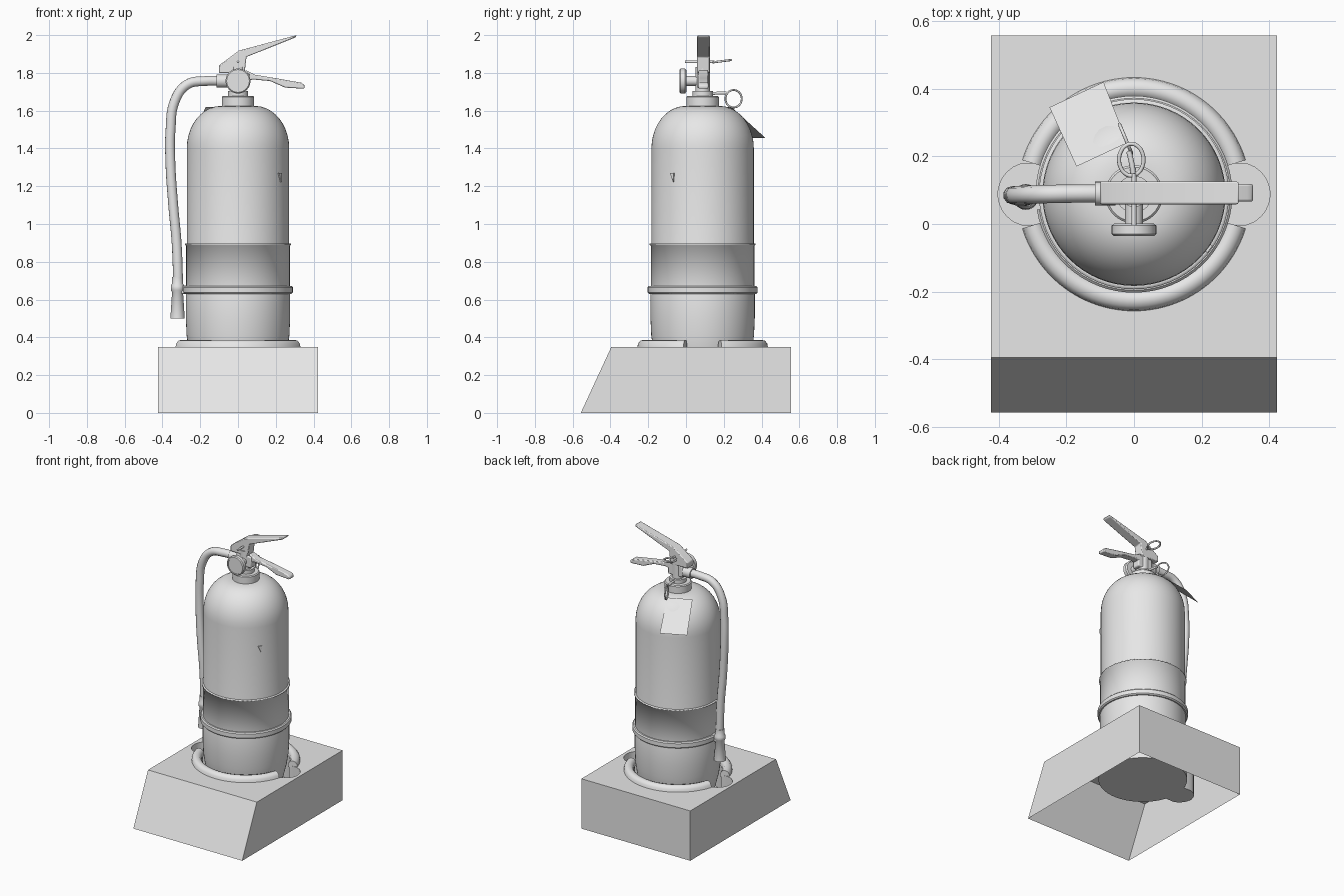
import bpy, bmesh
from math import sin, cos, radians, sqrt, pi
from mathutils import Vector

cube = bpy.data.objects.get("Cube")
if cube:
    bpy.data.objects.remove(cube, do_unlink=True)

CY = 0.088   # depth of the cylinder axis

grey = bpy.data.materials.new("plain_grey")
grey.use_nodes = True
grey.diffuse_color = (0.8, 0.8, 0.8, 1)
grey.node_tree.nodes["Principled BSDF"].inputs["Base Color"].default_value = (0.8, 0.8, 0.8, 1)


def activate(ob):
    bpy.ops.object.select_all(action='DESELECT')
    ob.select_set(True)
    bpy.context.view_layer.objects.active = ob


def finish(name, bm, smooth=40, recalc=True):
    if recalc:
        bmesh.ops.recalc_face_normals(bm, faces=bm.faces)
    me = bpy.data.meshes.new(name)
    bm.to_mesh(me)
    bm.free()
    me.materials.append(grey)
    ob = bpy.data.objects.new(name, me)
    bpy.context.collection.objects.link(ob)
    if smooth:
        activate(ob)
        bpy.ops.object.shade_smooth_by_angle(angle=radians(smooth))
    return ob


def lathe(name, profile, loc=(0, CY, 0), rot=(0, 0, 0), n=64, arc=None, closed=False, smooth=40):
    """Turn (radius, height) points round the z axis, fully or over an arc in degrees."""
    bm = bmesh.new()
    a0, a1 = arc or (0, 360)
    count = n if arc is None else n + 1
    rings = []
    for i in range(count):
        a = radians(a0 + (a1 - a0) * i / n)
        rings.append([bm.verts.new((r * cos(a), r * sin(a), z)) for r, z in profile])
    m = len(profile)
    for i in range(n):
        p, q = rings[i], rings[(i + 1) % count]
        for j in range(m if closed else m - 1):
            k = (j + 1) % m
            bm.faces.new((p[j], q[j], q[k], p[k]))
    if arc:
        bm.faces.new(rings[0])
        bm.faces.new(rings[-1])
    bmesh.ops.remove_doubles(bm, verts=bm.verts, dist=1e-5)
    ob = finish(name, bm, smooth)
    ob.location, ob.rotation_euler = loc, rot
    return ob


def tube(name, points, radius, cyclic=False):
    """Round tube along a smooth path."""
    cu = bpy.data.curves.new(name, 'CURVE')
    cu.dimensions = '3D'
    cu.bevel_depth, cu.bevel_resolution, cu.resolution_u = radius, 3, 6
    cu.use_fill_caps = True
    sp = cu.splines.new('BEZIER')
    sp.bezier_points.add(len(points) - 1)
    sp.use_cyclic_u = cyclic
    for bp, p in zip(sp.bezier_points, points):
        bp.co = p
        bp.handle_left_type = bp.handle_right_type = 'AUTO'
    cu.materials.append(grey)
    ob = bpy.data.objects.new(name, cu)
    bpy.context.collection.objects.link(ob)
    activate(ob)
    bpy.ops.object.convert(target='MESH')
    bpy.ops.object.shade_smooth_by_angle(angle=radians(50))


def plate(name, outline, y0, y1, bevel):
    """Side outline in x and z, extruded in depth with rounded edges."""
    bm = bmesh.new()
    f = bm.faces.new([bm.verts.new((x, y0, z)) for x, z in outline])
    ext = bmesh.ops.extrude_face_region(bm, geom=[f])
    bmesh.ops.translate(bm, vec=(0, y1 - y0, 0),
                        verts=[v for v in ext["geom"] if isinstance(v, bmesh.types.BMVert)])
    ob = finish(name, bm)
    mod = ob.modifiers.new("round", 'BEVEL')
    mod.width, mod.segments = bevel, 2
    return ob


# Stand: hollow block, open below, with a sunken well that has two side lobes
TOP, FLOOR = 0.35, 0.16
bm = bmesh.new()
corners = [(-1, -1), (1, -1), (1, 1), (-1, 1)]
low = [bm.verts.new((0.423 * x, 0.557 * y, 0)) for x, y in corners]
high = [bm.verts.new((0.423 * x, 0.557 if y > 0 else -0.395, TOP)) for x, y in corners]
for i in range(4):
    j = (i + 1) % 4
    bm.faces.new((low[i], low[j], high[j], high[i]))
rim, sunk = [], []
N, LOBE_X, LOBE_R = 128, 0.308, 0.094
for i in range(N):
    a = 2 * pi * (i + 0.5) / N
    inside = LOBE_R ** 2 - (LOBE_X * sin(a)) ** 2
    r = max(0.285, LOBE_X * abs(cos(a)) + sqrt(inside)) if inside > 0 else 0.285
    rim.append(bm.verts.new((r * cos(a), CY + r * sin(a), TOP)))
    sunk.append(bm.verts.new((r * cos(a), CY + r * sin(a), FLOOR)))
edges = [bm.edges.get((high[i], high[(i + 1) % 4])) for i in range(4)]
for i in range(N):
    j = (i + 1) % N
    bm.faces.new((rim[j], rim[i], sunk[i], sunk[j]))
    edges.append(bm.edges.get((rim[i], rim[j])))
bm.faces.new(sunk)
bmesh.ops.triangle_fill(bm, edges=edges, use_beauty=True, normal=(0, 0, 1))
finish("stand", bm, smooth=25)

# Raised collar halves round the well
collar = [(0.281, 0.34), (0.283, 0.365), (0.295, 0.382), (0.312, 0.387),
          (0.33, 0.382), (0.342, 0.367), (0.347, 0.34)]
for side, start in (("back", 17), ("front", 197)):
    lathe("collar_" + side, collar, arc=(start, start + 146), n=40, closed=True, smooth=50)

# Cylinder with domed shoulder and rounded foot
body = [(0, 0.17), (0.2, 0.18), (0.24, 0.25), (0.262, 0.34), (0.272, 0.41), (0.276, 0.5),
        (0.276, 0.65), (0.271, 0.67), (0.271, 1.4)]
for i in range(1, 11):
    a = radians(9 * i)
    body.append((0.09 + 0.181 * cos(a), 1.4 + 0.225 * sin(a)))
lathe("cylinder", body + [(0, 1.625)])

# Lower sleeve with a rolled lip
band = lathe("sleeve", [(0.274, 0.64), (0.274, 0.886), (0.281, 0.889), (0.281, 0.897), (0.271, 0.897)],
             smooth=0)
band.data.shade_smooth()

# Strap that stops beside the hose clip
lathe("strap", [(0.27, 0.63), (0.284, 0.63), (0.291, 0.637), (0.291, 0.665), (0.284, 0.672), (0.27, 0.672)],
      arc=(-171, 177), closed=True)

# Neck, valve and gauge
lathe("neck", [(0.086, 1.6), (0.086, 1.672), (0.08, 1.678), (0.054, 1.678), (0.054, 1.705), (0, 1.705)], n=40)
lathe("valve_body", [(0, 1.69), (0.038, 1.69), (0.038, 1.83), (0, 1.83)], n=24)
plate("valve_block", [(-0.055, 1.72), (0.06, 1.72), (0.06, 1.8), (-0.055, 1.8)], CY - 0.03, CY + 0.03, 0.008)
lathe("gauge", [(0, 0), (0.026, 0), (0.026, 0.075), (0.058, 0.075), (0.066, 0.082), (0.066, 0.106),
                (0.06, 0.112), (0.054, 0.112), (0.054, 0.107), (0, 0.107)],
      loc=(0, 0.077, 1.757), rot=(pi / 2, 0, 0), n=40)

# Squeeze lever and carrying handle
plate("lever", [(-0.1, 1.8), (-0.1, 1.84), (0.005, 1.918), (0.311, 2), (0.305, 1.988), (0.16, 1.93),
                (0.045, 1.885), (0.035, 1.8)], 0.058, 0.126, 0.006)
plate("carry_handle", [(0.03, 1.755), (0.04, 1.815), (0.09, 1.79), (0.2, 1.772), (0.335, 1.748), (0.352, 1.735),
                       (0.352, 1.716), (0.25, 1.722), (0.17, 1.757), (0.08, 1.765)], 0.066, 0.118, 0.006)

# Hose, ferrule, clip and nozzle
tube("hose", [(-0.08, 0.09, 1.757), (-0.17, 0.09, 1.757), (-0.27, 0.088, 1.738), (-0.335, 0.085, 1.65),
              (-0.357, 0.085, 1.5), (-0.358, 0.085, 1.33), (-0.343, 0.08, 1.1), (-0.325, 0.08, 0.9),
              (-0.316, 0.08, 0.66)], 0.027)
lathe("ferrule", [(0, 0), (0.035, 0), (0.035, 0.06), (0, 0.06)], loc=(-0.115, 0.09, 1.757),
      rot=(0, pi / 2, 0), n=24)
lathe("nozzle", [(0, 0.5), (0.038, 0.5), (0.029, 0.64), (0.036, 0.65), (0.036, 0.672), (0.029, 0.685),
                 (0.029, 0.72), (0, 0.72)], loc=(-0.32, 0.08, 0), n=24)
plate("hose_clip", [(-0.31, 0.63), (-0.265, 0.63), (-0.265, 0.675), (-0.31, 0.675)], 0.06, 0.105, 0.004)


# Safety pin with its ring, and the tag ring on its link
def ring(name, centre, u, v, radius):
    steps = [2 * pi * i / 12 for i in range(12)]
    tube(name, [Vector(centre) + Vector(u) * cos(a) + Vector(v) * sin(a) for a in steps], radius, True)


tube("safety_pin", [(0, -0.005, 1.858), (0, 0.08, 1.858), (0, 0.15, 1.858)], 0.007)
ring("pin_ring", (-0.008, 0.19, 1.862), (0.036, 0, 0), (0, 0.047, 0.006), 0.006)
tube("tag_link", [(0, 0.13, 1.69), (-0.005, 0.17, 1.693), (-0.015, 0.215, 1.693)], 0.008)
ring("tag_ring", (-0.025, 0.252, 1.663), (-0.018, 0.043, 0), (0, 0, 0.046), 0.005)

# Hanging tag
bm = bmesh.new()
tag = bm.faces.new([bm.verts.new(p) for p in
                    ((-0.17, 0.17, 1.62), (-0.02, 0.24, 1.62), (-0.09, 0.42, 1.456), (-0.25, 0.345, 1.456))])
bmesh.ops.solidify(bm, geom=[tag], thickness=0.003)
finish("tag", bm, smooth=0)

# Small pointed chip on the front of the cylinder
chip = plate("chip", [(-0.013, 1.27), (0.013, 1.27), (0.008, 1.222)], -0.278, -0.268, 0.001)
chip.location, chip.rotation_euler = (0, CY, 0), (0, 0, radians(54))
